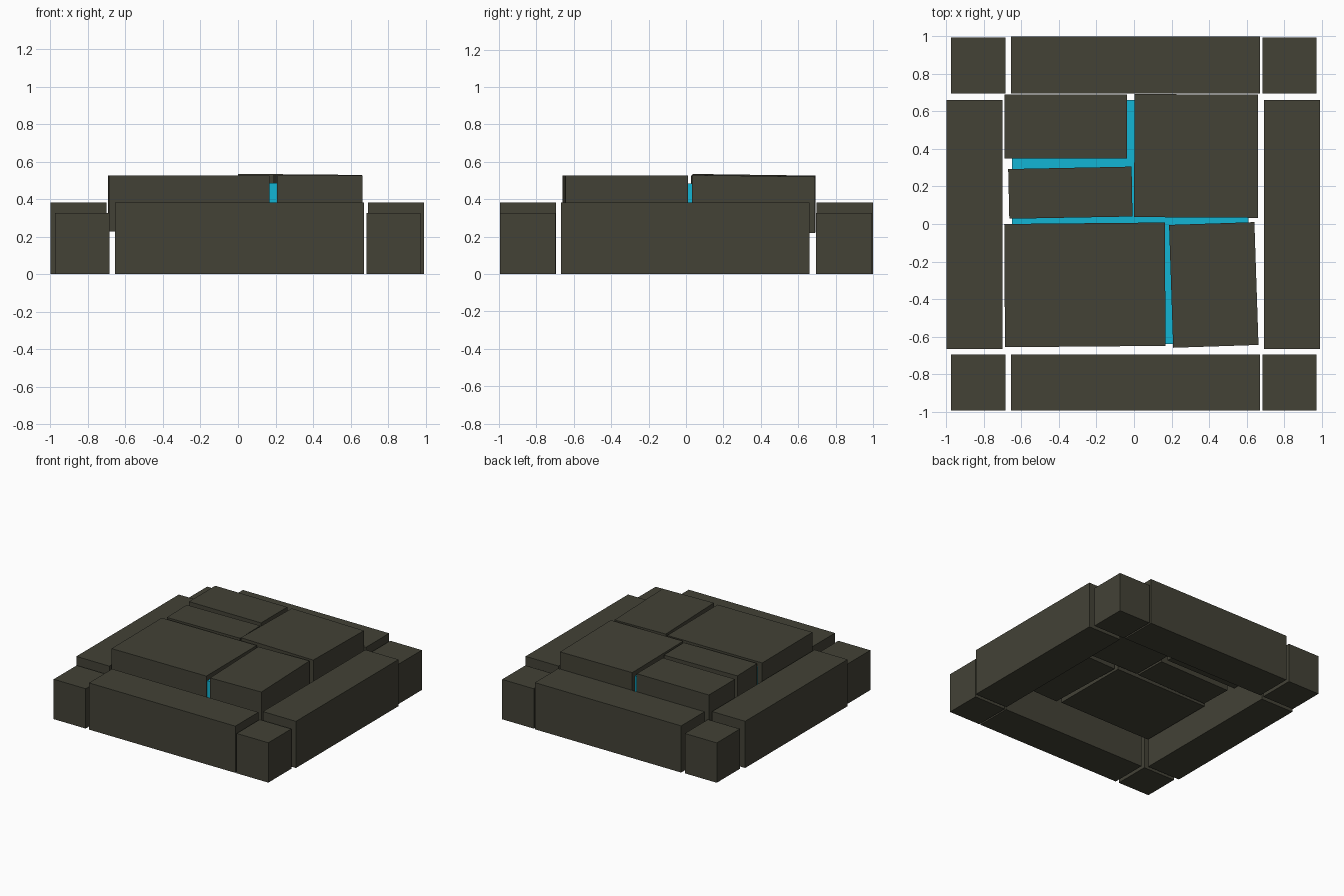
import bpy, bmesh

if "Cube" in bpy.data.objects:
    bpy.data.objects.remove(bpy.data.objects["Cube"])


def material(name, rgb):
    m = bpy.data.materials.new(name)
    m.diffuse_color = (*rgb, 1)
    m.use_nodes = True
    m.node_tree.nodes["Principled BSDF"].inputs["Base Color"].default_value = m.diffuse_color
    return m


STONE = material("dark olive stone", (0.056, 0.054, 0.037))
GLOW = material("cyan glow", (0.006, 0.46, 0.66))


def block(name, corners, tops, thickness, mat=STONE):
    """Block from four plan corners (counter-clockwise), top heights and thickness."""
    bm = bmesh.new()
    hi = [bm.verts.new((x, y, z)) for (x, y), z in zip(corners, tops)]
    lo = [bm.verts.new((x, y, z - thickness)) for (x, y), z in zip(corners, tops)]
    bm.faces.new(hi)
    bm.faces.new(lo[::-1])
    for i in range(4):
        j = (i + 1) % 4
        bm.faces.new((lo[i], lo[j], hi[j], hi[i]))
    mesh = bpy.data.meshes.new(name)
    bm.to_mesh(mesh)
    bm.free()
    mesh.materials.append(mat)
    ob = bpy.data.objects.new(name, mesh)
    bpy.context.collection.objects.link(ob)


def box(name, x0, x1, y0, y1, z0, z1, mat=STONE):
    block(name, [(x0, y0), (x1, y0), (x1, y1), (x0, y1)], [z1] * 4, z1 - z0, mat)


# Border beams
for side, y0, y1 in (("front", -0.995, -0.695), ("back", 0.697, 1.0)):
    box(side + "_beam", -0.656, 0.672, y0, y1, 0, 0.383)
for side, x0, x1 in (("left", -1.0, -0.7), ("right", 0.693, 0.993)):
    box(side + "_beam", x0, x1, -0.667, 0.661, 0, 0.383)

# Lower corner blocks
for side, x0, x1 in (("left", -0.976, -0.686), ("right", 0.685, 0.972)):
    for end, y0, y1 in (("front", -0.995, -0.697), ("back", 0.695, 0.995)):
        box(f"{end}_{side}_corner", x0, x1, y0, y1, 0, 0.327)

# Glowing core seen in the gaps between paving slabs
box("glowing_core", -0.65, 0.61, -0.64, 0.66, 0.30, 0.485, GLOW)

# Raised paving slabs, slightly askew
LEVEL = [0.527] * 4
block("back_left_slab", [(-0.69, 0.35), (-0.036, 0.35), (-0.036, 0.69), (-0.69, 0.69)], LEVEL, 0.3)
block("middle_left_slab", [(-0.665, 0.028), (-0.008, 0.04), (-0.013, 0.306), (-0.671, 0.293)], LEVEL, 0.3)
block("back_right_slab", [(0.0, 0.037), (0.66, 0.033), (0.66, 0.69), (0.003, 0.693)],
      [0.535, 0.529, 0.52, 0.526], 0.3)
block("front_left_slab", [(-0.688, -0.657), (0.168, -0.65), (0.165, 0.008), (-0.692, 0.0)], LEVEL, 0.3)
block("front_right_slab", [(0.209, -0.66), (0.664, -0.645), (0.642, 0.01), (0.187, -0.005)], LEVEL, 0.3)
